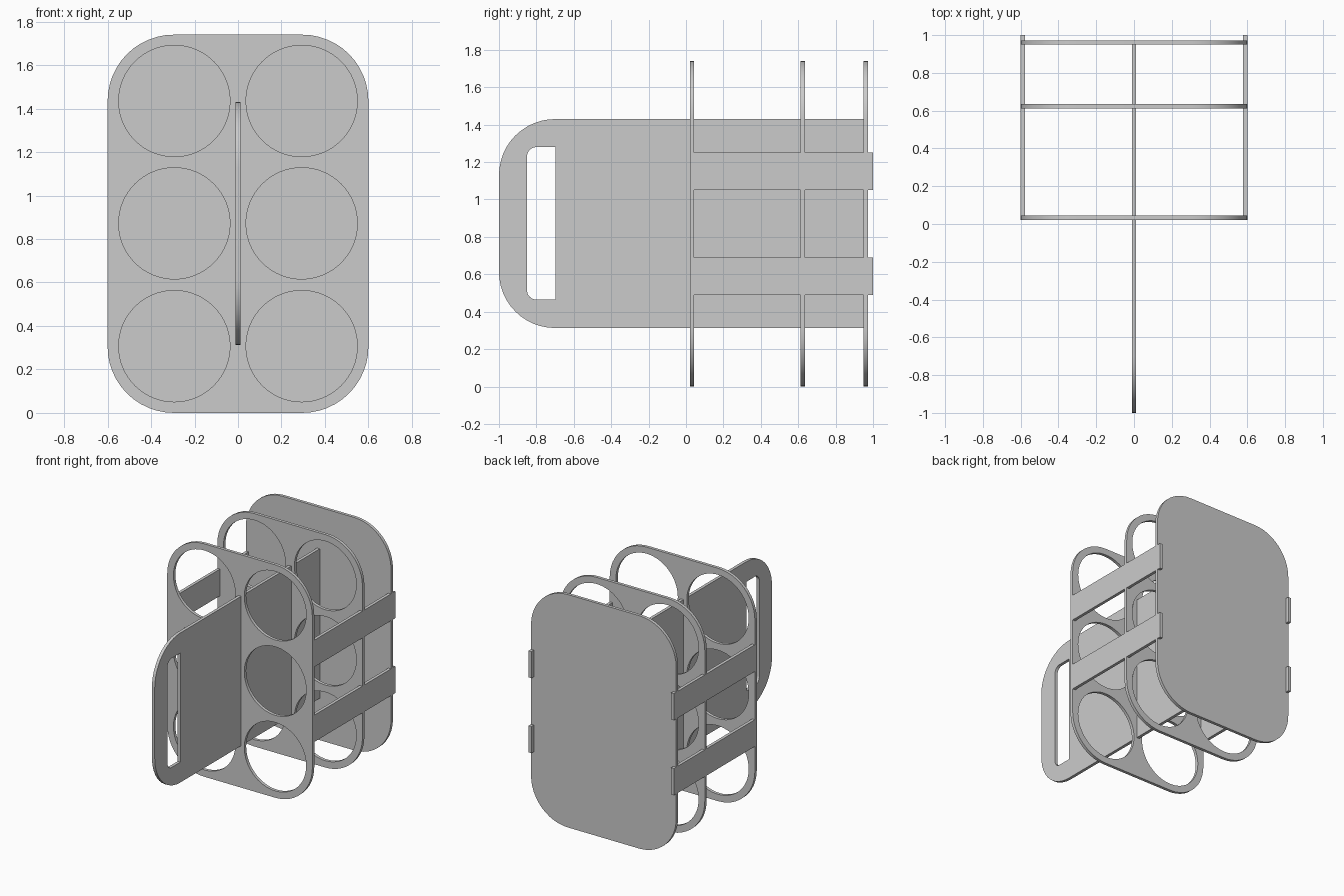
import bpy, bmesh
from math import sin, cos, pi, radians

if "Cube" in bpy.data.objects:
    bpy.data.objects.remove(bpy.data.objects["Cube"])

T = 0.023                      # sheet thickness
W, H = 0.60, 1.74              # plate half width and height
STRAPS = [(0.49, 0.69), (1.05, 1.25)]


def arc(cx, cy, r, a0, a1, n):
    return [(cx + r * cos(radians(a0 + (a1 - a0) * i / n)),
             cy + r * sin(radians(a0 + (a1 - a0) * i / n))) for i in range(n + 1)]


def circle(cx, cy, r, n=64):
    return [(cx + r * cos(2 * pi * i / n), cy + r * sin(2 * pi * i / n)) for i in range(n)]


def sheet(name, loops, rot, loc):
    """Flat sheet from an outline and holes, centred on its thickness."""
    cu = bpy.data.curves.new(name, 'CURVE')
    cu.dimensions = '2D'
    cu.fill_mode = 'BOTH'
    cu.extrude = T / 2
    for pts in loops:
        sp = cu.splines.new('POLY')
        sp.points.add(len(pts) - 1)
        for p, (x, y) in zip(sp.points, pts):
            p.co = (x, y, 0, 1)
        sp.use_cyclic_u = True
    ob = bpy.data.objects.new(name, cu)
    bpy.context.collection.objects.link(ob)
    ob.rotation_euler = rot
    ob.location = loc
    bpy.ops.object.select_all(action='DESELECT')
    ob.select_set(True)
    bpy.context.view_layer.objects.active = ob
    bpy.ops.object.convert(target='MESH')
    ob = bpy.context.object
    bm = bmesh.new()
    bm.from_mesh(ob.data)
    bmesh.ops.remove_doubles(bm, verts=bm.verts, dist=1e-5)
    bmesh.ops.recalc_face_normals(bm, faces=bm.faces)
    bm.to_mesh(ob.data)
    bm.free()
    bpy.ops.object.shade_smooth_by_angle(angle=radians(30))
    return ob


# Upright plates: rounded outline with side notches that receive the straps
R = 0.305
right = arc(W - R, R, R, -90, 0, 12)
for lo, hi in STRAPS:
    right += [(W, lo), (W - T, lo), (W - T, hi), (W, hi)]
right += arc(W - R, H - R, R, 0, 90, 12)
outline = right + [(-x, z) for x, z in reversed(right)]
holes = [circle(sx * 0.293, z, 0.256) for sx in (-1, 1) for z in (0.307, 0.872, 1.435)]

FACING = (pi / 2, 0, 0)
Y0 = 0.021
sheet("front_holder_plate", [outline] + holes, FACING, (0, Y0 + T / 2, 0))
sheet("middle_holder_plate", [outline] + holes, FACING, (0, 0.624, 0))
sheet("base_plate", [outline], FACING, (0, 0.961, 0))

# Central divider with carrying handle
SIDE = (pi / 2, 0, pi / 2)
z0, z1 = 0.313, 1.43
divider = ([(0.95, z0), (0.95, z1)] + arc(-0.7, z1 - 0.3, 0.3, 90, 180, 12)
           + arc(-0.7, z0 + 0.3, 0.3, 180, 270, 12))
grip = ([(-0.697, 0.465), (-0.697, 1.28)] + arc(-0.80, 1.23, 0.05, 90, 180, 8)
        + arc(-0.80, 0.515, 0.05, 180, 270, 8))
sheet("divider_handle", [divider, grip], SIDE, (0, 0, 0))

# Side straps
for side, sx in (("left", -1), ("right", 1)):
    for level, (lo, hi) in zip(("lower", "upper"), STRAPS):
        sheet(f"{side}_{level}_strap", [[(Y0, lo), (1.0, lo), (1.0, hi), (Y0, hi)]],
              SIDE, (sx * (W - T / 2), 0, 0))
